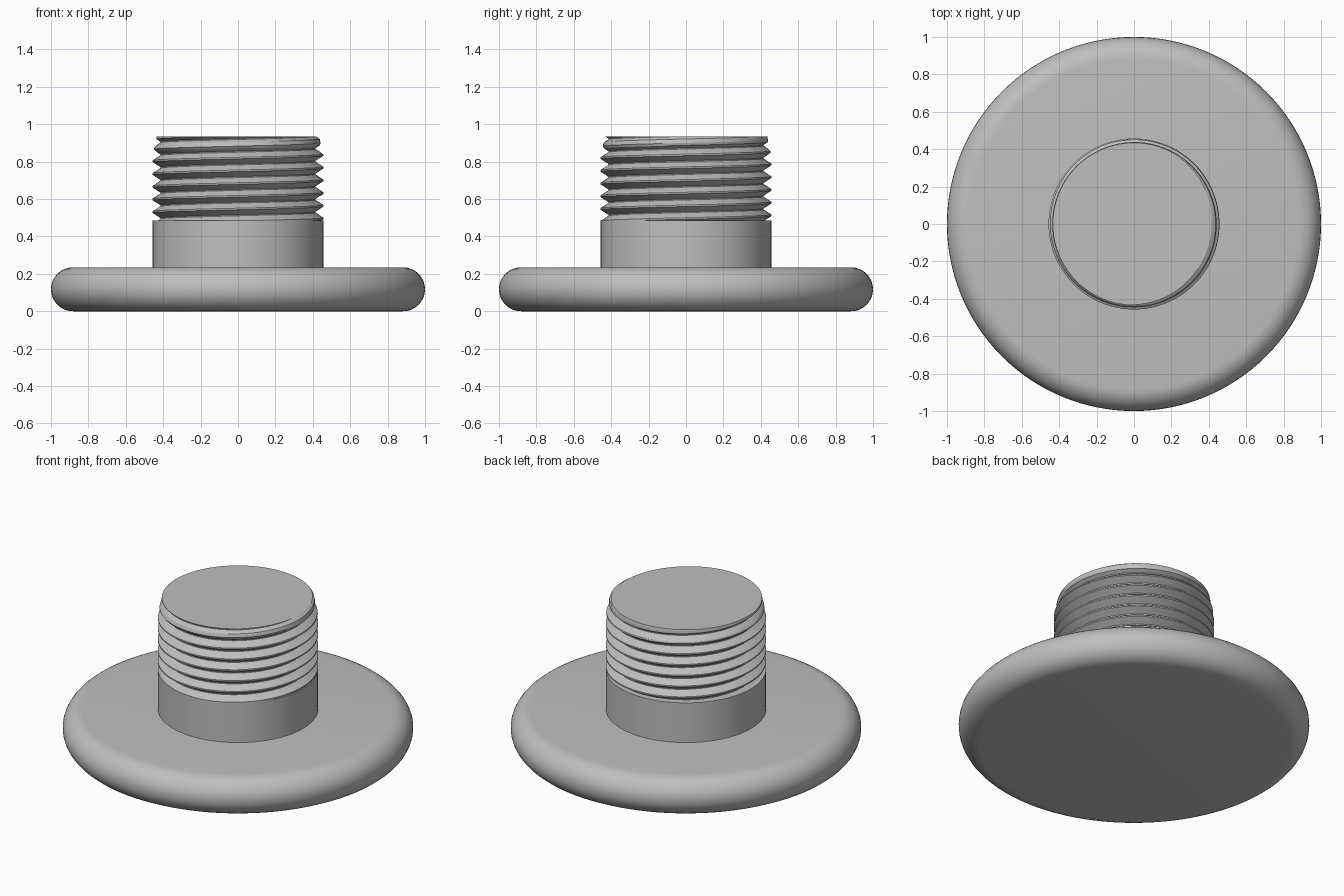
import bpy
import bmesh
from math import sin, cos, pi, floor, radians

if "Cube" in bpy.data.objects:
    bpy.data.objects.remove(bpy.data.objects["Cube"])

FLANGE_H = 0.235
COLLAR_TOP = 0.485
TOP = 0.935
SHANK_R = 0.457
ROOT_R = 0.415
PITCH = 0.068

steel = bpy.data.materials.new("grey metal")
steel.use_nodes = True
grey = (0.52, 0.52, 0.52, 1)
steel.diffuse_color = grey
steel.node_tree.nodes["Principled BSDF"].inputs["Base Color"].default_value = grey


def finish(bm, name, angle=30):
    bmesh.ops.remove_doubles(bm, verts=bm.verts[:], dist=0.00005)
    bmesh.ops.recalc_face_normals(bm, faces=bm.faces[:])
    mesh = bpy.data.meshes.new(name)
    bm.to_mesh(mesh)
    bm.free()
    mesh.materials.append(steel)
    obj = bpy.data.objects.new(name, mesh)
    bpy.context.collection.objects.link(obj)
    bpy.ops.object.select_all(action='DESELECT')
    obj.select_set(True)
    bpy.context.view_layer.objects.active = obj
    bpy.ops.object.shade_smooth_by_angle(angle=radians(angle))
    return obj


def lathe(name, profile, sides):
    bm = bmesh.new()
    verts = [bm.verts.new((r, 0, z)) for r, z in profile]
    edges = [bm.edges.new(pair) for pair in zip(verts, verts[1:])]
    bmesh.ops.spin(bm, geom=verts + edges, cent=(0, 0, 0), axis=(0, 0, 1),
                   angle=2 * pi, steps=sides, use_merge=True)
    return finish(bm, name)


# Flange: flat disc with a fully rounded rim
half = FLANGE_H / 2
arc = [(1 - half + half * sin(pi * i / 16), half - half * cos(pi * i / 16))
       for i in range(17)]
lathe("flange", [(0, 0)] + arc + [(0, FLANGE_H)], 128)

# Collar: plain shank between flange and thread
lathe("collar", [(SHANK_R, FLANGE_H), (SHANK_R, COLLAR_TOP), (0, COLLAR_TOP)], 64)


# Thread: right-handed helix, trimmed flat at both ends and tapered at the tip
def thread_radius(z, angle):
    phase = (z - 0.802) / PITCH - (angle - pi) / (2 * pi)
    away = abs(phase - floor(phase + 0.5))
    ramp = min(max((away - 0.06) / 0.4, 0), 1)
    taper = SHANK_R - 0.023 * max(0, (z - 0.83) / (TOP - 0.83))
    return min(SHANK_R + (ROOT_R - SHANK_R) * ramp, taper)


SEGMENTS = 96
breaks = [k + f for k in range(-7, 5) for f in (-0.46, -0.25, -0.06, 0.06, 0.25, 0.46)]
bm = bmesh.new()
columns = []
for s in range(SEGMENTS + 1):
    a = 2 * pi * s / SEGMENTS
    column = []
    for b in breaks:
        z = 0.802 + PITCH * (b + (a - pi) / (2 * pi))
        z = min(max(z, COLLAR_TOP), TOP)
        r = thread_radius(z, a)
        column.append(bm.verts.new((r * cos(a), r * sin(a), z)))
    columns.append(column)
for left, right in zip(columns, columns[1:]):
    for i in range(len(breaks) - 1):
        bm.faces.new((left[i], right[i], right[i + 1], left[i + 1]))
# Flat end face
bm.faces.new([column[-1] for column in columns[:-1]])
finish(bm, "thread", 25)
